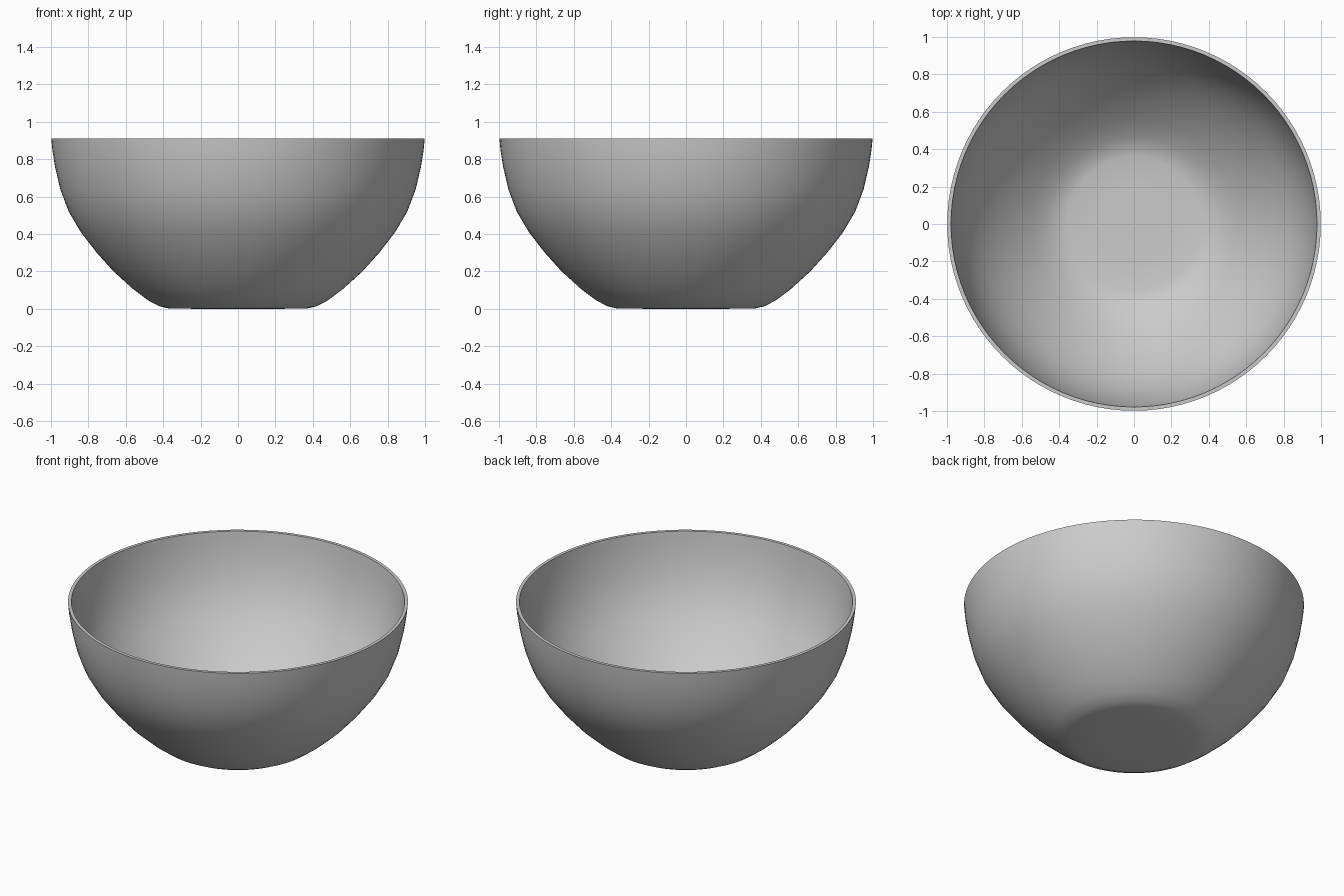
import bpy, bmesh
from math import cos, sin, tau, radians

if "Cube" in bpy.data.objects:
    bpy.data.objects.remove(bpy.data.objects["Cube"])

SIDES = 96

# Outer wall from foot to rim, then inner wall back down to the floor (radius, height)
outer = [(0.2, 0.0), (0.37, 0.002), (0.42, 0.014), (0.48, 0.045), (0.56, 0.105), (0.665, 0.2),
         (0.755, 0.3), (0.84, 0.41), (0.905, 0.52), (0.95, 0.64),
         (0.978, 0.76), (0.992, 0.85), (0.998, 0.91)]
inner = [(0.978, 0.91), (0.971, 0.85), (0.957, 0.76), (0.929, 0.645),
         (0.886, 0.53), (0.823, 0.422), (0.74, 0.314), (0.65, 0.215),
         (0.547, 0.122), (0.468, 0.063), (0.41, 0.034), (0.36, 0.022), (0.2, 0.02)]

# Revolve the profile into a thin-walled bowl
bm = bmesh.new()
rings = [[bm.verts.new((r * cos(tau * i / SIDES), r * sin(tau * i / SIDES), z))
          for i in range(SIDES)] for r, z in outer + inner]
for a, b in zip(rings, rings[1:]):
    for i in range(SIDES):
        j = (i + 1) % SIDES
        bm.faces.new((a[i], a[j], b[j], b[i]))

# Close the underside and the inside floor
bm.faces.new(rings[0])
bm.faces.new(rings[-1])
bmesh.ops.recalc_face_normals(bm, faces=bm.faces)

mesh = bpy.data.meshes.new("bowl")
bm.to_mesh(mesh)
bm.free()
bowl = bpy.data.objects.new("bowl", mesh)
bpy.context.collection.objects.link(bowl)

# Smooth walls with a crisp rim
bpy.context.view_layer.objects.active = bowl
bowl.select_set(True)
bpy.ops.object.shade_smooth_by_angle(angle=radians(40))
